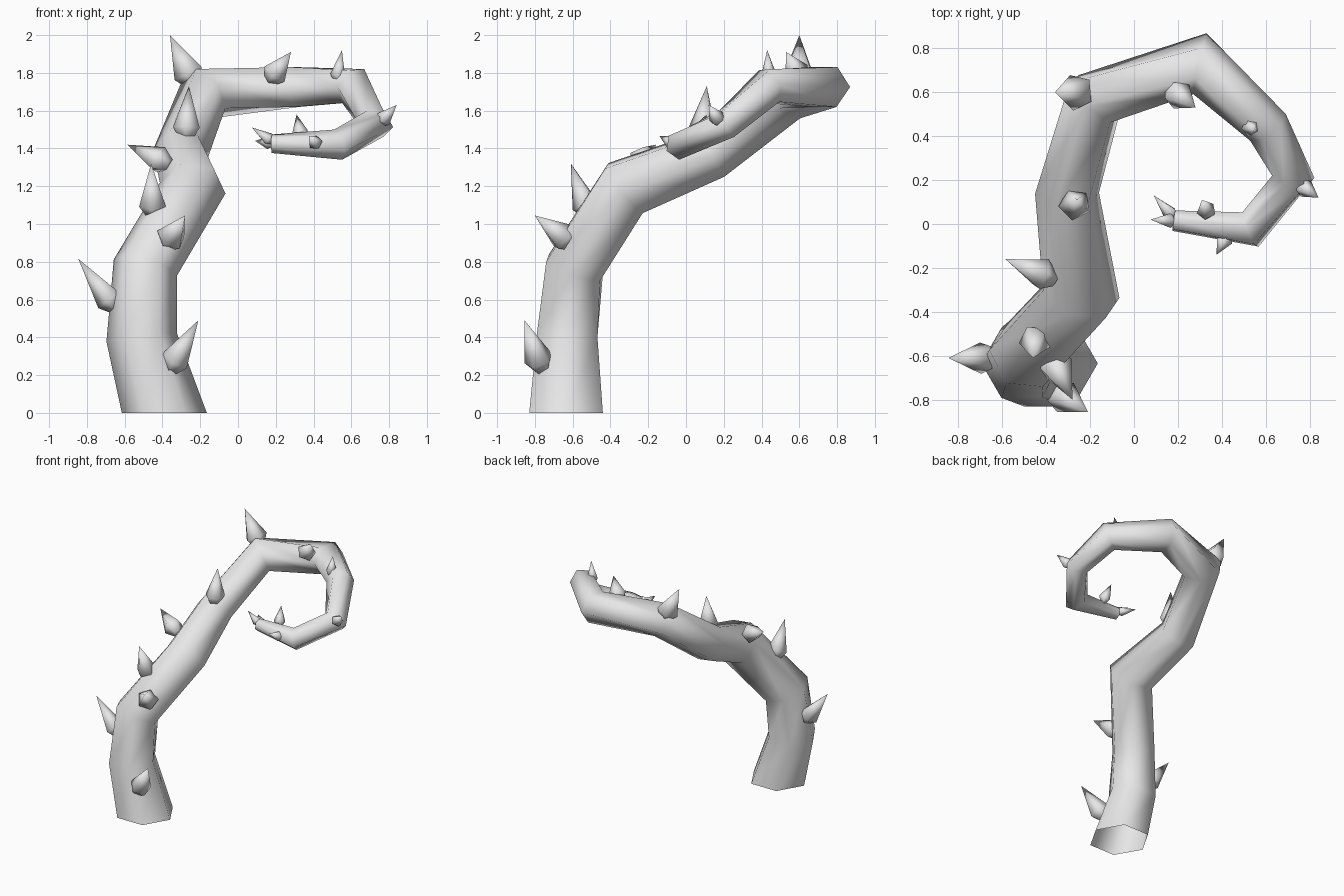
import bpy
import bmesh
from math import cos, sin, tau
from mathutils import Vector

cube = bpy.data.objects.get("Cube")
if cube:
    bpy.data.objects.remove(cube, do_unlink=True)

grey = bpy.data.materials.new("pale grey")
grey.use_nodes = True
grey.diffuse_color = (0.8, 0.8, 0.8, 1)
grey.node_tree.nodes["Principled BSDF"].inputs["Base Color"].default_value = (0.8, 0.8, 0.8, 1)


def finish(name, bm, angle):
    """Turn a bmesh into a shaded object."""
    bmesh.ops.recalc_face_normals(bm, faces=bm.faces)
    mesh = bpy.data.meshes.new(name)
    bm.to_mesh(mesh)
    bm.free()
    mesh.materials.append(grey)
    obj = bpy.data.objects.new(name, mesh)
    bpy.context.collection.objects.link(obj)
    bpy.ops.object.select_all(action="DESELECT")
    obj.select_set(True)
    bpy.context.view_layer.objects.active = obj
    bpy.ops.object.shade_smooth_by_angle(angle=angle)
    return obj


def bridge(bm, a, b):
    n = len(a)
    for i in range(n):
        j = (i + 1) % n
        bm.faces.new((a[i], a[j], b[j], b[i]))


# Vine: hexagonal tube along a curling path, mitred at each bend (x, y, z, radius)
PATH = [
    (-0.39, -0.635, 0.0, 0.225), (-0.51, -0.63, 0.4, 0.185),
    (-0.49, -0.59, 0.77, 0.17), (-0.24, -0.32, 1.19, 0.17),
    (-0.305, 0.14, 1.37, 0.145), (-0.18, 0.57, 1.69, 0.135),
    (0.30, 0.73, 1.725, 0.122), (0.61, 0.44, 1.73, 0.1),
    (0.725, 0.215, 1.53, 0.085), (0.53, -0.025, 1.42, 0.08),
    (0.18, 0.015, 1.425, 0.05),
]
points = [Vector(p[:3]) for p in PATH]
dirs = [(b - a).normalized() for a, b in zip(points, points[1:])]
bm = bmesh.new()
previous = None
side = Vector((1, 0, 0))
for k, p in enumerate(points):
    d_in, d_out = dirs[max(k - 1, 0)], dirs[min(k, len(dirs) - 1)]
    tangent = Vector((0, 0, 1)) if k == 0 else (d_in + d_out).normalized()
    side = (side - tangent * side.dot(tangent)).normalized()
    up = tangent.cross(side)
    bend = (d_out - d_in).normalized()
    stretch = 1 / max(tangent.dot(d_out), 0.6) - 1 if k else 0
    ring = []
    for i in range(6):
        o = (side * cos(tau * i / 6) + up * sin(tau * i / 6)) * PATH[k][3]
        o += bend * o.dot(bend) * stretch
        ring.append(bm.verts.new(p + o))
    if previous:
        bridge(bm, previous, ring)
    previous = ring
bm.faces.new(previous)
finish("vine", bm, 1.2)


# Thorns: five-sided spikes with a narrowed, sunken root (tip, root, radius)
def thorn(name, tip, root, radius):
    tip, root = Vector(tip), Vector(root)
    axis = (tip - root).normalized()
    u = axis.orthogonal().normalized()
    v = axis.cross(u)
    bm = bmesh.new()
    rings = []
    for centre, r in ((root - axis * radius * 0.9, radius * 0.45), (root, radius)):
        rings.append([bm.verts.new(centre + (u * cos(tau * i / 5) + v * sin(tau * i / 5)) * r)
                      for i in range(5)])
    bridge(bm, *rings)
    bm.faces.new(rings[0])
    point = bm.verts.new(tip)
    for i in range(5):
        bm.faces.new((rings[1][i], rings[1][(i + 1) % 5], point))
    finish(name, bm, 1.3)


THORNS = [
    ((-0.845, -0.61, 0.815), (-0.68, -0.61, 0.6), 0.075),
    ((-0.21, -0.855, 0.49), (-0.33, -0.78, 0.28), 0.08),
    ((-0.28, -0.8, 1.045), (-0.355, -0.65, 0.93), 0.08),
    ((-0.46, -0.61, 1.32), (-0.45, -0.53, 1.1), 0.075),
    ((-0.585, -0.16, 1.42), (-0.42, -0.23, 1.34), 0.075),
    ((-0.26, 0.11, 1.73), (-0.27, 0.09, 1.51), 0.075),
    ((-0.36, 0.6, 2.0), (-0.26, 0.6, 1.8), 0.085),
    ((0.28, 0.53, 1.91), (0.2, 0.59, 1.8), 0.07),
    ((0.55, 0.43, 1.92), (0.53, 0.44, 1.79), 0.042),
    ((0.84, 0.12, 1.63), (0.775, 0.165, 1.56), 0.045),
    ((0.375, -0.14, 1.465), (0.41, -0.075, 1.43), 0.04),
    ((0.31, 0.11, 1.58), (0.33, 0.06, 1.48), 0.045),
    ((0.09, 0.13, 1.44), (0.165, 0.05, 1.43), 0.035),
    ((0.075, 0.02, 1.51), (0.16, 0.015, 1.45), 0.035),
]
for n, (tip, root, radius) in enumerate(THORNS, 1):
    thorn(f"thorn_{n}", tip, root, radius)
